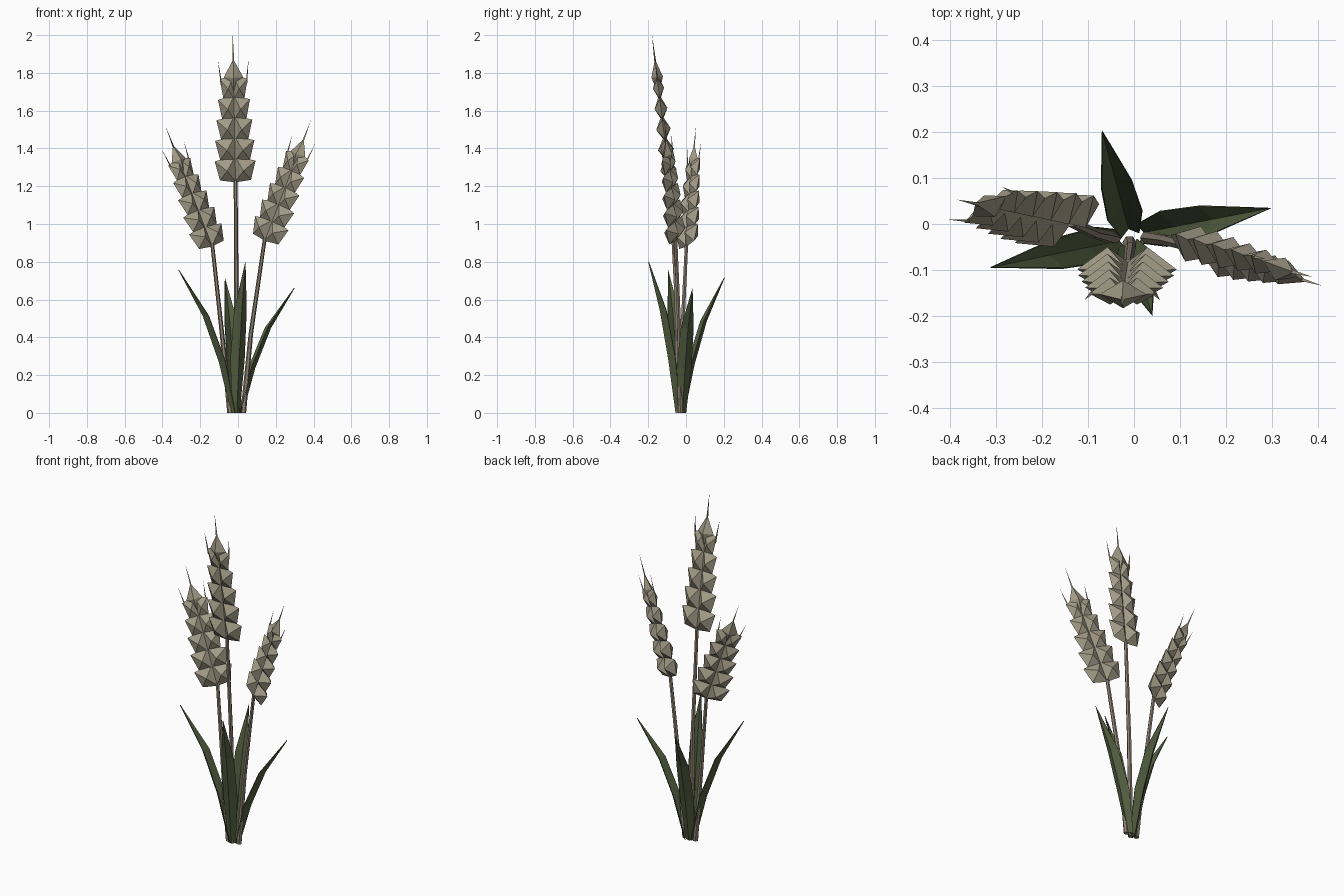
import bpy
from mathutils import Vector, Matrix
from math import sin, cos, pi, radians

if "Cube" in bpy.data.objects:
    bpy.data.objects.remove(bpy.data.objects["Cube"])


def material(name, rgb):
    m = bpy.data.materials.new(name)
    m.diffuse_color = (*rgb, 1)
    m.use_nodes = True
    m.node_tree.nodes["Principled BSDF"].inputs["Base Color"].default_value = m.diffuse_color
    return m


GRAIN = material("grain", (0.36, 0.325, 0.24))
STEM = material("stem", (0.27, 0.225, 0.175))
LEAF = material("leaf", (0.085, 0.11, 0.05))


def make(name, verts, faces, mat):
    me = bpy.data.meshes.new(name)
    me.from_pydata([tuple(v) for v in verts], [], faces)
    me.materials.append(mat)
    ob = bpy.data.objects.new(name, me)
    bpy.context.collection.objects.link(ob)
    return ob


def gem(verts, faces, outline, front, back):
    """Add a double pyramid over a closed outline (counter-clockwise from the front)."""
    s, n = len(verts), len(outline)
    verts += [Vector(p) for p in outline] + [Vector(front), Vector(back)]
    for i in range(n):
        j = (i + 1) % n
        faces += [(s + i, s + j, s + n), (s + j, s + i, s + n + 1)]


def awn(verts, faces, base, tip, r):
    """Add a thin three-sided spike."""
    s = len(verts)
    verts += [Vector(base) + Vector((r * cos(a), r * sin(a), 0)) for a in (0, 2 * pi / 3, 4 * pi / 3)]
    verts.append(Vector(tip))
    faces += [(s, s + 1, s + 3), (s + 1, s + 2, s + 3), (s + 2, s, s + 3)]


def ear(name, base, tip, twist, wide=1.0):
    """Grain head from base to awn tip, wide side turned by twist degrees."""
    v, f = [], []
    # five rows of paired kernels
    for k, w in enumerate((0.106, 0.102, 0.093, 0.083, 0.072)):
        w *= wide
        z, d = 0.107 * k, 0.4 * w
        for s in (1, -1):
            out = [(-0.004 * s, 0, z), (0.76 * w * s, 0, z + 0.012), (w * s, 0, z + 0.112),
                   (0.62 * w * s, 0, z + 0.122), (-0.004 * s, 0, z + 0.14)]
            gem(v, f, out[::s], (0.4 * w * s, -d, z + 0.065), (0.4 * w * s, d, z + 0.065))
    # top kernel and awns
    gem(v, f, [(0, 0, 0.46), (0.05, 0, 0.55), (0, 0, 0.645), (-0.05, 0, 0.55)],
        (0, -0.03, 0.55), (0, 0.03, 0.55))
    awn(v, f, (0, 0, 0.62), (0, 0, 0.77), 0.006)
    for s in (1, -1):
        awn(v, f, (0.064 * s, 0, 0.51), (0.08 * s, 0, 0.645), 0.006)
    base, tip = Vector(base), Vector(tip)
    z = (tip - base).normalized()
    x = Vector((cos(radians(twist)), sin(radians(twist)), 0))
    x = (x - z * x.dot(z)).normalized()
    rot = Matrix((x, z.cross(x), z)).transposed()
    k = (tip - base).length / 0.77
    make(name, [base + rot @ (p * k) for p in v], f, GRAIN)


def stalk(name, pts, radii, n=6):
    """Six-sided tapered tube through the given points."""
    v = [Vector(p) + Vector((r * cos(2 * pi * i / n), r * sin(2 * pi * i / n), 0))
         for p, r in zip(pts, radii) for i in range(n)]
    f = [(a * n + i, a * n + (i + 1) % n, (a + 1) * n + (i + 1) % n, (a + 1) * n + i)
         for a in range(len(pts) - 1) for i in range(n)]
    f += [tuple(range(n))[::-1], tuple(range((len(pts) - 1) * n, len(pts) * n))]
    make(name, v, f, STEM)


def leaf(name, root, tip):
    """Arching blade folded along its midrib."""
    root, tip = Vector(root), Vector(tip)
    run = tip - root
    flat = Vector((run.x, run.y, 0))
    out = flat.normalized()
    side = Vector((-out.y, out.x, 0))
    v, f = [], []
    for rad, h, w in ((0, 0, 0.022), (0.2, 0.36, 0.04), (0.5, 0.68, 0.035)):
        c = root + flat * rad + Vector((0, 0, run.z * h))
        v += [c - side * w - out * w * 0.2, c + out * w * 0.5, c + side * w - out * w * 0.2]
    v.append(tip)
    for a in (0, 3):
        f += [(a, a + 1, a + 4, a + 3), (a + 1, a + 2, a + 5, a + 4)]
    f += [(6, 7, 9), (7, 8, 9)]
    ob = make(name, v, f, LEAF)
    ob.modifiers.new("thickness", "SOLIDIFY").thickness = 0.004


# stalks: base, middle and head positions
for side, pts, tip, twist, wide in (
        ("middle", [(-0.01, -0.04, 0), (-0.008, -0.05, 0.6), (-0.013, -0.085, 1.24)],
         (-0.028, -0.18, 2.0), 0, 1.0),
        ("left", [(-0.042, -0.03, 0), (-0.085, -0.02, 0.42), (-0.137, 0.003, 0.9)],
         (-0.385, 0.053, 1.52), 27, 1.1),
        ("right", [(0.028, -0.03, 0), (0.068, -0.035, 0.42), (0.143, -0.055, 0.93)],
         (0.388, -0.115, 1.555), -24, 1.1)):
    stalk(side + "_stalk", pts, (0.015, 0.012, 0.01))
    ear(side + "_grain_head", Vector(pts[2]) - Vector((0, 0, 0.02)), tip, twist, wide)

# leaves
leaf("right_leaf", (0.015, -0.02, 0), (0.30, 0.035, 0.66))
leaf("left_leaf", (-0.025, -0.035, 0), (-0.315, -0.095, 0.755))
leaf("back_leaf", (-0.01, -0.018, 0), (-0.07, 0.205, 0.715))
leaf("front_leaf", (-0.01, -0.045, 0), (0.04, -0.2, 0.80))
